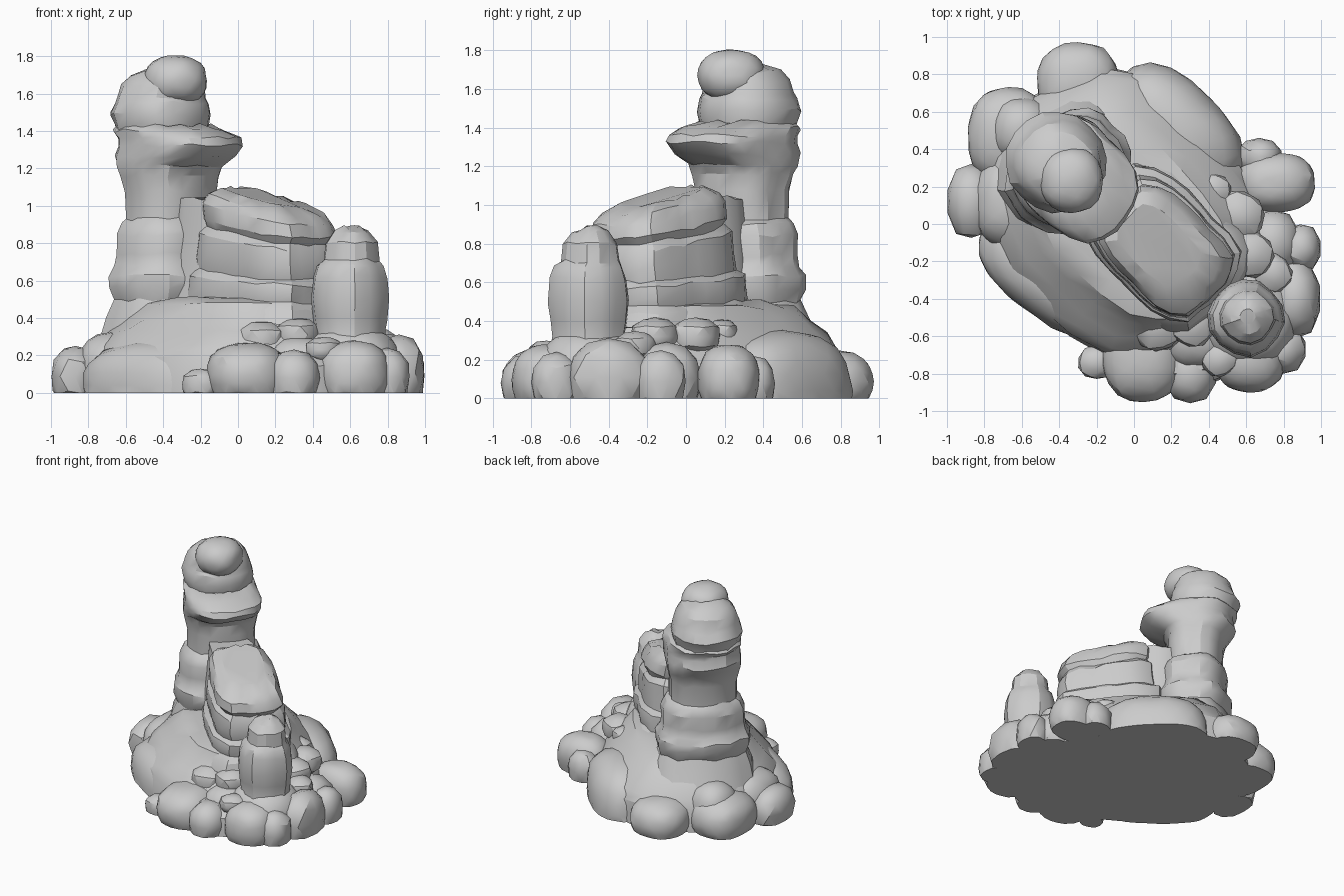
import bpy
import bmesh
import math
import random
from mathutils import Matrix, Vector

random.seed(4)
DIAG = math.sqrt(0.5)

default_cube = bpy.data.objects.get("Cube")
if default_cube:
    bpy.data.objects.remove(default_cube, do_unlink=True)

# One plain stone colour
stone = bpy.data.materials.new("stone_grey")
stone.diffuse_color = (0.6, 0.6, 0.6, 1)
stone.use_nodes = True
stone.node_tree.nodes["Principled BSDF"].inputs["Base Color"].default_value = stone.diffuse_color


def finish(bm, name):
    """Trim flat on the ground, shade and link the rock."""
    geometry = bm.verts[:] + bm.edges[:] + bm.faces[:]
    cut = bmesh.ops.bisect_plane(bm, geom=geometry, plane_co=(0, 0, 0),
                                 plane_no=(0, 0, 1), clear_inner=True)
    rim = [e for e in cut["geom_cut"] if isinstance(e, bmesh.types.BMEdge) and e.is_boundary]
    if rim:
        bmesh.ops.holes_fill(bm, edges=rim, sides=0)
    bmesh.ops.recalc_face_normals(bm, faces=bm.faces[:])
    mesh = bpy.data.meshes.new(name)
    bm.to_mesh(mesh)
    bm.free()
    mesh.materials.append(stone)
    mesh.polygons.foreach_set("use_smooth", [True] * len(mesh.polygons))
    mesh.set_sharp_from_angle(angle=math.radians(28))
    obj = bpy.data.objects.new(name, mesh)
    bpy.context.collection.objects.link(obj)
    return obj


def superellipse(angle, power):
    """Point on a rounded square of unit half width."""
    c, s = math.cos(angle), math.sin(angle)
    k = (abs(c) ** power + abs(s) ** power) ** (-1 / power)
    return c * k, s * k


def strata(name, rings, power=2.6, sides=22, rough=0.012, tilt=0.0):
    """Stack of rock layers; rings are (z, along, across, half length, half width)
    on the diagonal axis that runs from the back right to the front left."""
    bm = bmesh.new()
    loops = []
    base, height = rings[0][0], rings[-1][0] - rings[0][0]
    drift = [random.uniform(-rough, rough) for _ in range(sides)]
    for z, along, across, length, width in rings:
        loop = []
        for i in range(sides):
            a, b = superellipse(math.tau * (i + 0.5) / sides, power)
            grow = 1 + drift[i] * 2 + random.uniform(-rough, rough)
            u, v = along + a * length * grow, across + b * width * grow
            lift = tilt * u * (z - base) / height
            wobble = random.uniform(-rough, rough) if z > 0 else 0
            loop.append(bm.verts.new(((u + v) * DIAG, (v - u) * DIAG, z + lift + wobble)))
        loops.append(loop)
    for low, high in zip(loops, loops[1:]):
        for i in range(sides):
            j = (i + 1) % sides
            bm.faces.new((low[i], low[j], high[j], high[i]))
    bm.faces.new(loops[0][::-1])
    bm.faces.new(loops[-1])
    return finish(bm, name)


def boulder(name, x, y, z, rx, ry, rz, turn=0.0, power=2.45):
    """Rounded, slightly boxy stone with a lumpy surface."""
    bm = bmesh.new()
    bmesh.ops.create_icosphere(bm, subdivisions=3 if rx > 0.15 else 2, radius=1)
    for vert in bm.verts:
        norm = sum(abs(c) ** power for c in vert.co) ** (1 / power)
        vert.co *= random.uniform(0.97, 1.015) / norm
    place = (Matrix.Translation((x, y, z)) @ Matrix.Rotation(turn, 4, "Z")
             @ Matrix.Diagonal(Vector((rx, ry, rz, 1))))
    bmesh.ops.transform(bm, matrix=place, verts=bm.verts[:])
    return finish(bm, name)


# Broad mound beneath everything, with a low ledge under the front stones
strata("base_mound", [
    (0, -.06, 0, .8, .66),
    (.18, -.06, 0, .79, .65),
    (.25, -.06, 0, .76, .61),
    (.33, -.06, 0, .7, .53),
    (.41, -.05, 0, .63, .45),
    (.47, -.02, 0, .59, .39),
    (.5, 0, 0, .45, .3),
], rough=0.015)
strata("front_ledge", [
    (0, .5, 0, .44, .56),
    (.14, .5, 0, .43, .55),
    (.21, .5, 0, .36, .48),
], power=2.4)

# Tall tower with a jutting collar
strata("tower", [
    (.2, -.47, -.03, .36, .42),
    (.4, -.46, -.04, .28, .37),
    (.5, -.45, -.05, .25, .33),
    (.57, -.45, -.05, .28, .35),
    (.63, -.45, -.05, .28, .35),
    (.68, -.45, -.05, .25, .32),
    (.74, -.45, -.05, .24, .31),
    (.84, -.45, -.05, .25, .31),
    (.9, -.45, -.05, .23, .28),
    (.93, -.46, -.05, .2, .25),
    (1.08, -.46, -.05, .21, .25),
    (1.16, -.47, -.05, .22, .27),
    (1.21, -.47, -.05, .25, .28),
    (1.26, -.43, -.05, .33, .28),
    (1.32, -.39, -.05, .35, .28),
    (1.36, -.4, -.05, .34, .28),
    (1.4, -.46, -.06, .31, .27),
    (1.43, -.5, -.06, .24, .23),
], power=2.4)

# Round head and cap
strata("tower_head", [
    (1.38, -.52, -.06, .24, .24),
    (1.43, -.52, -.06, .25, .25),
    (1.49, -.53, -.06, .27, .265),
    (1.55, -.52, -.06, .25, .25),
    (1.58, -.52, -.06, .23, .24),
    (1.64, -.51, -.06, .22, .22),
    (1.69, -.5, -.06, .18, .18),
    (1.73, -.48, -.06, .1, .1),
], power=2.1, sides=18)
boulder("tower_cap", -.335, .235, 1.67, .17, .175, .135, power=2.3)

# Recessed neck of rock joining the tower to the shelf
strata("neck", [
    (.4, -.16, -.02, .26, .24),
    (.6, -.16, -.02, .24, .2),
    (.8, -.16, -.02, .24, .18),
    (1.04, -.16, -.02, .22, .16),
])

# Layered shelf sloping down to the front left
strata("shelf", [
    (.36, .17, .03, .47, .36),
    (.46, .17, .03, .45, .33),
    (.5, .17, .03, .41, .29),
    (.56, .18, .03, .41, .3),
    (.62, .18, .03, .41, .29),
    (.65, .19, .03, .37, .26),
    (.73, .2, .02, .37, .27),
    (.84, .2, .02, .36, .26),
    (.88, .21, .02, .33, .23),
    (.92, .22, .02, .35, .25),
    (1, .21, .01, .345, .24),
    (1.05, .2, .01, .31, .21),
    (1.085, .18, .01, .23, .15),
], power=3.9, tilt=-0.22, sides=26)

# Free-standing small pillar
strata("small_pillar", [
    (.1, .78, .07, .22, .22),
    (.32, .78, .07, .18, .18),
    (.4, .78, .07, .19, .19),
    (.5, .78, .07, .2, .2),
    (.62, .78, .07, .19, .19),
    (.68, .78, .07, .17, .17),
    (.71, .78, .08, .145, .145),
    (.8, .78, .08, .135, .135),
    (.86, .78, .08, .09, .09),
    (.885, .78, .08, .04, .04),
], power=2.3, sides=14)

# Long skirts on both flanks of the mound
for side, x, y, length, width, top in (
        ("right", -.42, -.27, .46, .25, .28),
        ("left", .23, .5, .42, .25, .35)):
    boulder(f"skirt_{side}", x, y, .04, length, width, top - .04,
            turn=-math.pi / 4 if side == "left" else -.62)

# Boulders around the foot: x, y, half width, half depth, top
foot_boulders = [
    (-.3, .75, .22, .22, .25),
    (-.67, .47, .22, .26, .28),
    (-.6, .5, .17, .18, .36),
    (-.87, .12, .13, .2, .25),
    (-.66, .12, .2, .25, .33),
    (.76, .22, .21, .16, .28),
    (.67, .36, .12, .1, .22),
    (.89, -.13, .11, .13, .25),
    (.74, -.1, .15, .18, .29),
    (.86, -.4, .14, .21, .31),
    (.6, -.5, .27, .27, .36),
    (.62, -.71, .19, .19, .28),
    (.3, -.8, .14, .16, .23),
    (.05, -.7, .22, .25, .27),
    (-.2, -.74, .1, .09, .13),
    (.33, -.6, .18, .18, .3),
    (.8, -.67, .12, .13, .24),
]
for number, (x, y, rx, ry, top) in enumerate(foot_boulders, 1):
    boulder(f"foot_boulder_{number}", x, y, top * .35, rx, ry, top * .65)

# Loose stones resting against the shelf: x, y, radius, middle height
loose_stones = [
    (.12, -.53, .15, .28),
    (.32, -.53, .13, .31),
    (.42, .18, .1, .34),
    (.56, .05, .14, .32),
    (.61, -.16, .14, .32),
    (-.1, -.44, .09, .29),
    (.46, -.72, .1, .23),
    (.74, -.26, .11, .27),
]
for number, (x, y, radius, z) in enumerate(loose_stones, 1):
    boulder(f"loose_stone_{number}", x, y, z, radius, radius * .9, radius * .7,
            turn=random.uniform(0, math.pi))
